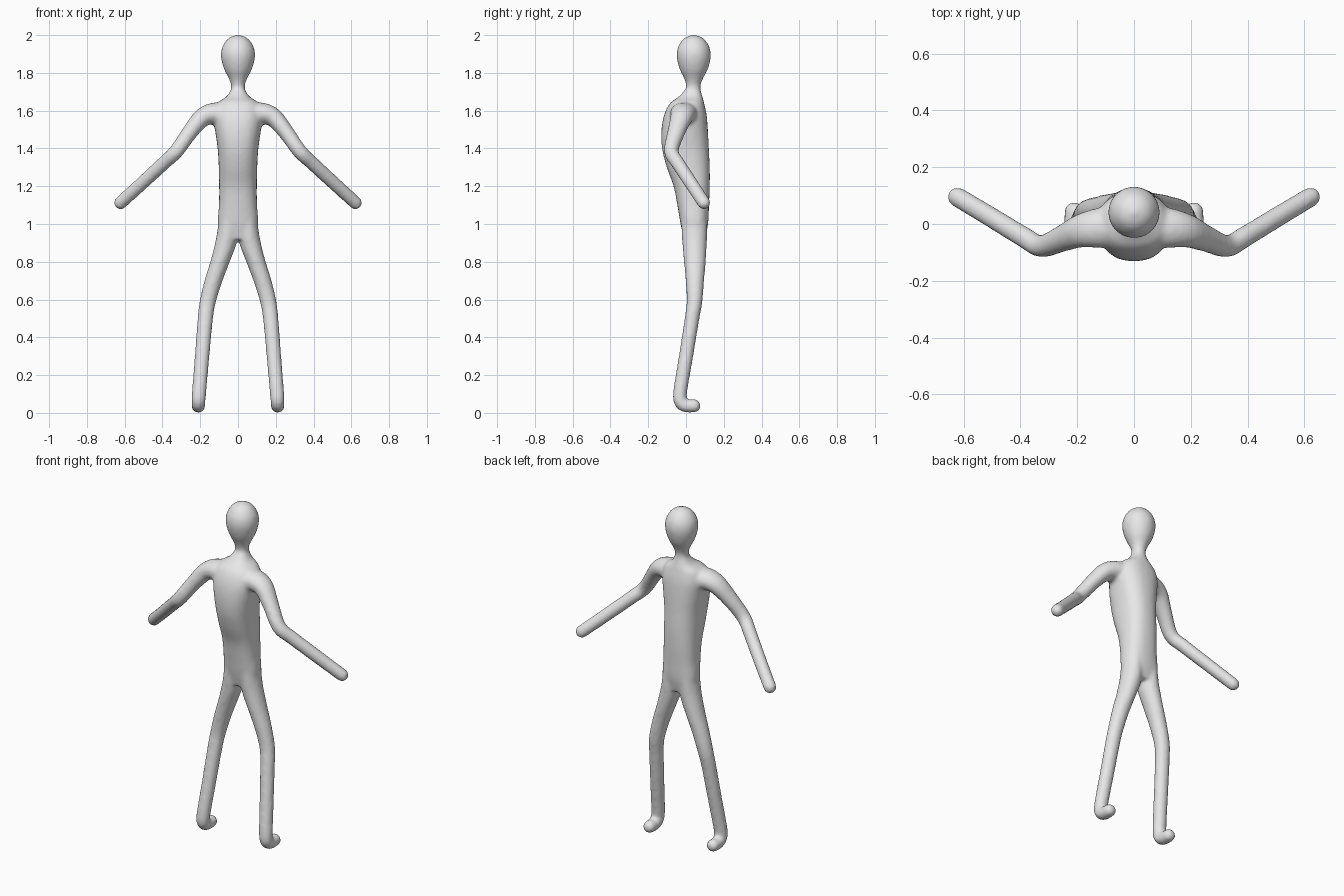
import bpy, bmesh, math
from mathutils import Vector

cube = bpy.data.objects.get("Cube")
if cube:
    bpy.data.objects.remove(cube)

SIDES, STEPS = 28, 5
bm = bmesh.new()


def spline(points):
    """Catmull-Rom interpolation through stations of any dimension."""
    pts = [points[0]] + list(points) + [points[-1]]
    out = []
    for a, b, c, d in zip(pts, pts[1:], pts[2:], pts[3:]):
        for i in range(STEPS):
            t = i / STEPS
            out.append([q + t / 2 * (r - p + t * (2*p - 5*q + 4*r - s + t * (3*(q - r) + s - p)))
                        for p, q, r, s in zip(a, b, c, d)])
    return out + [list(points[-1])]


def loft(stations, ref, mirror=1, power=2.0, upright=False, ball=False):
    """Sweep rings (x, y, z, radius along ref, other radius) into a closed tube."""
    path = spline(stations)
    centres = [Vector((p[0] * mirror, p[1], p[2])) for p in path]
    rings = []
    for i, p in enumerate(path):
        tangent = centres[min(i + 1, len(path) - 1)] - centres[max(i - 1, 0)]
        tangent = Vector((0, 0, 1)) if upright else tangent.normalized()
        u = (ref - tangent * ref.dot(tangent)).normalized()
        v = tangent.cross(u)
        ring = []
        for k in range(SIDES):
            a = 2 * math.pi * k / SIDES
            c, s = math.cos(a), math.sin(a)
            c = math.copysign(abs(c) ** (2 / power), c)
            s = math.copysign(abs(s) ** (2 / power), s)
            ring.append(bm.verts.new(centres[i] + u * c * p[3] + v * s * p[4]))
        rings.append(ring)
    for r0, r1 in zip(rings, rings[1:]):
        for k in range(SIDES):
            n = (k + 1) % SIDES
            bm.faces.new((r0[k], r0[n], r1[n], r1[k]))
    bm.faces.new(rings[0][::-1])
    bm.faces.new(rings[-1])
    # Rounded tip
    if ball:
        tip = bmesh.ops.create_uvsphere(bm, u_segments=SIDES, v_segments=16, radius=path[-1][3])
        bmesh.ops.translate(bm, verts=tip["verts"], vec=centres[-1])


X, Y = Vector((1, 0, 0)), Vector((0, 1, 0))

# Torso, from hips to the base of the neck
loft([(0, .045, .92, .085, .055), (0, .044, 1.0, .107, .073), (0, .038, 1.1, .101, .084),
      (0, .03, 1.2, .1, .096), (0, .012, 1.3, .102, .114), (0, -.003, 1.4, .108, .124),
      (0, -.007, 1.5, .122, .123), (0, -.003, 1.58, .13, .112), (0, .006, 1.64, .11, .09),
      (0, .025, 1.675, .06, .062), (0, .038, 1.72, .033, .035)],
     X, power=2.4, upright=True)

# Neck and head
loft([(0, .036, 1.64, .05, .05), (0, .038, 1.70, .04, .042), (0, .039, 1.735, .037, .039),
      (0, .04, 1.77, .049, .05), (0, .041, 1.82, .074, .075), (0, .041, 1.88, .09, .09),
      (0, .041, 1.93, .086, .086), (0, .041, 1.97, .064, .064), (0, .041, 1.99, .04, .04),
      (0, .041, 2.002, .006, .006)],
     X, upright=True)

for side in (1, -1):
    # Arm, from inside the shoulder to the hand
    loft([(.07, -.01, 1.58, .075, .06), (.13, -.015, 1.585, .07, .057),
          (.19, -.025, 1.562, .059, .05), (.255, -.052, 1.485, .047, .042),
          (.327, -.078, 1.385, .039, .039), (.39, -.045, 1.325, .037, .037),
          (.50, .022, 1.223, .036, .036), (.622, .095, 1.112, .035, .035)],
         Y, side, ball=True)
    # Leg and foot
    loft([(.05, .043, 1.04, .05, .07), (.06, .045, .92, .056, .066),
          (.096, .047, .8, .049, .058), (.13, .047, .7, .046, .049),
          (.16, .045, .59, .043, .042), (.173, .032, .5, .041, .039),
          (.19, 0, .3, .039, .038), (.206, -.031, .11, .038, .037),
          (.209, -.028, .058, .037, .036), (.21, .0, .038, .036, .036),
          (.21, .042, .037, .036, .035)],
         X, side, ball=True)

bmesh.ops.recalc_face_normals(bm, faces=bm.faces)
mesh = bpy.data.meshes.new("body")
bm.to_mesh(mesh)
bm.free()
body = bpy.data.objects.new("body", mesh)
bpy.context.collection.objects.link(body)

# Fuse the parts into one skin and soften the joins
fuse = body.modifiers.new("fuse", "REMESH")
fuse.mode = "VOXEL"
fuse.voxel_size = 0.01
fuse.use_smooth_shade = True
soften = body.modifiers.new("soften", "SMOOTH")
soften.factor = 0.5
soften.iterations = 8

# Plain grey skin
grey = bpy.data.materials.new("light grey")
grey.use_nodes = True
colour = (0.8, 0.8, 0.8, 1)
grey.diffuse_color = colour
grey.node_tree.nodes["Principled BSDF"].inputs["Base Color"].default_value = colour
mesh.materials.append(grey)
mesh.shade_smooth()
